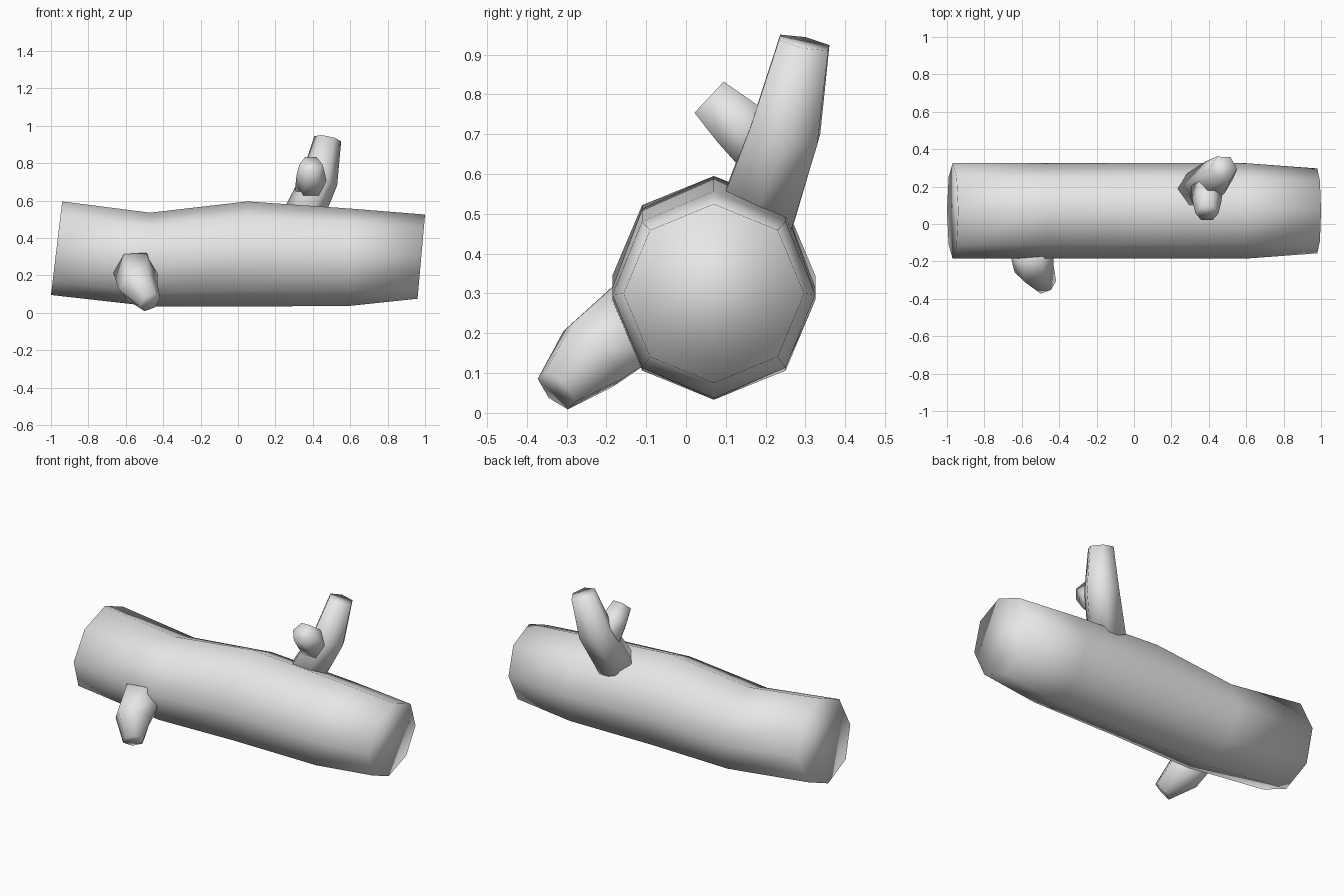
import bpy, bmesh, math
from mathutils import Vector

if "Cube" in bpy.data.objects:
    bpy.data.objects.remove(bpy.data.objects["Cube"])

grey = bpy.data.materials.new("plain_grey")
grey.use_nodes = True
grey.diffuse_color = (0.8, 0.8, 0.8, 1)
grey.node_tree.nodes["Principled BSDF"].inputs["Base Color"].default_value = (0.8, 0.8, 0.8, 1)


def loft(name, rings):
    """Skin a list of equal-sided rings, cap both ends, shade smooth."""
    bm = bmesh.new()
    loops = [[bm.verts.new(p) for p in ring] for ring in rings]
    n = len(loops[0])
    for a, b in zip(loops, loops[1:]):
        for i in range(n):
            j = (i + 1) % n
            bm.faces.new((a[i], a[j], b[j], b[i]))
    bm.faces.new(loops[0])
    bm.faces.new(loops[-1])
    bmesh.ops.recalc_face_normals(bm, faces=bm.faces)
    for f in bm.faces:
        f.smooth = True
    mesh = bpy.data.meshes.new(name)
    bm.to_mesh(mesh)
    bm.free()
    mesh.materials.append(grey)
    obj = bpy.data.objects.new(name, mesh)
    bpy.context.collection.objects.link(obj)
    return obj


def ring(centre, u, v, sides):
    steps = [math.tau * i / sides for i in range(sides)]
    return [centre + u * math.cos(a) + v * math.sin(a) for a in steps]


def branch(name, stations, sides=6):
    """Tapered limb through (centre, radius) stations."""
    pts = [Vector(p) for p, r in stations]
    rings = []
    for i, (p, r) in enumerate(stations):
        axis = (pts[min(i + 1, len(pts) - 1)] - pts[max(i - 1, 0)]).normalized()
        v = axis.cross(Vector((1, 0, 0))).normalized()
        u = v.cross(axis)
        rings.append(ring(pts[i], u * r, v * r, sides))
    return loft(name, rings)


# Trunk: each station is top x, top z, bottom x, bottom z, half width
trunk = [
    (-0.94, 0.595, -1.0, 0.095, 0.255),
    (-0.47, 0.535, -0.45, 0.033, 0.255),
    (0.05, 0.595, 0.05, 0.033, 0.255),
    (0.60, 0.557, 0.60, 0.037, 0.255),
    (1.0, 0.525, 0.96, 0.075, 0.227),
]
rings = []
for tx, tz, bx, bz, w in trunk:
    top, bottom = Vector((tx, 0.07, tz)), Vector((bx, 0.07, bz))
    rings.append(ring((top + bottom) / 2, (top - bottom) / 2, Vector((0, w, 0)), 8))
loft("log_trunk", rings)

# Limbs
branch("upper_branch", [((0.335, 0.175, 0.49), 0.11), ((0.435, 0.25, 0.71), 0.1),
                        ((0.48, 0.297, 0.93), 0.073)])
branch("upper_twig", [((0.39, 0.2, 0.655), 0.085), ((0.39, 0.125, 0.73), 0.078),
                      ((0.39, 0.058, 0.793), 0.062)])
branch("lower_branch", [((-0.55, -0.12, 0.235), 0.12), ((-0.535, -0.235, 0.145), 0.108),
                        ((-0.472, -0.325, 0.057), 0.062)])
